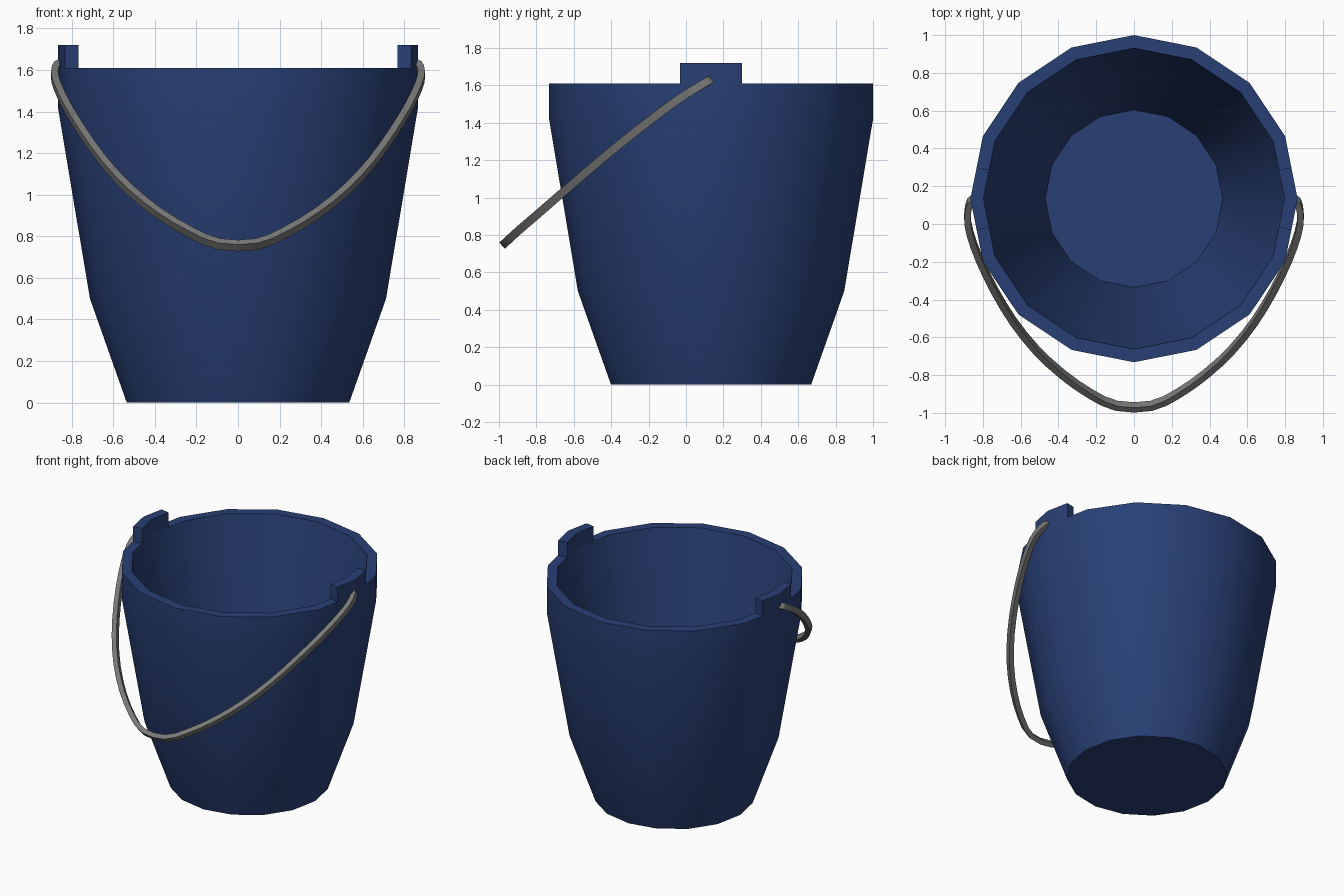
import bpy, bmesh, math
from mathutils import Vector

if "Cube" in bpy.data.objects:
    bpy.data.objects.remove(bpy.data.objects["Cube"])

CY, N = 0.134, 16


def material(name, rgb):
    m = bpy.data.materials.new(name)
    m.diffuse_color = (*rgb, 1)
    m.use_nodes = True
    m.node_tree.nodes["Principled BSDF"].inputs["Base Color"].default_value = m.diffuse_color
    return m


blue = material("bucket blue", (0.022, 0.051, 0.18))
grey = material("handle grey", (0.19, 0.19, 0.185))


def finish(name, bm, mat):
    bmesh.ops.recalc_face_normals(bm, faces=bm.faces)
    me = bpy.data.meshes.new(name)
    bm.to_mesh(me)
    bm.free()
    me.materials.append(mat)
    ob = bpy.data.objects.new(name, me)
    bpy.context.collection.objects.link(ob)
    bpy.ops.object.select_all(action='DESELECT')
    ob.select_set(True)
    bpy.context.view_layer.objects.active = ob
    bpy.ops.object.shade_smooth_by_angle(angle=math.radians(30))
    return ob


def skin(bm, rings):
    # joins closed rings with quads
    for a, b in zip(rings, rings[1:]):
        for i in range(len(a)):
            j = (i + 1) % len(a)
            bm.faces.new((a[i], a[j], b[j], b[i]))


def polar(r, k):
    a = math.tau * k / N
    return Vector((r * math.cos(a), CY + r * math.sin(a), 0))


# bucket: outer wall, rim, straight inner wall, closed at base and floor
profile = [(0.535, 0), (0.712, 0.5), (0.866, 1.42), (0.866, 1.61),
           (0.797, 1.61), (0.47, 0.07)]
bm = bmesh.new()
rings = [[bm.verts.new(polar(r, k) + Vector((0, 0, z))) for k in range(N)]
         for r, z in profile]
skin(bm, rings)
bm.faces.new(rings[0])
bm.faces.new(rings[-1])
finish("bucket", bm, blue)

# raised rim tabs, from mid-edge to mid-edge around the side corners
for side, k0 in (("right", 0), ("left", N // 2)):
    bm = bmesh.new()
    rings = []
    for step in (-1, 0, 1):
        ring = []
        for r, z in ((0.866, 1.61), (0.866, 1.72), (0.797, 1.72), (0.797, 1.61)):
            p = polar(r, k0).lerp(polar(r, k0 + step), 0.5)
            ring.append(bm.verts.new((p.x, p.y, z)))
        rings.append(ring)
    skin(bm, rings)
    bm.faces.new(rings[0])
    bm.faces.new(rings[-1])
    finish(side + "_rim_tab", bm, blue)

# handle: rectangular wire swept along a mirrored, smoothed, tilted path
half = [(0.835, 0.135, 1.63), (0.868, 0.115, 1.62), (0.882, 0.04, 1.578), (0.868, -0.05, 1.52),
        (0.82, -0.185, 1.42), (0.74, -0.35, 1.29), (0.64, -0.515, 1.152),
        (0.52, -0.665, 1.023), (0.38, -0.795, 0.91), (0.23, -0.9, 0.82),
        (0.09, -0.963, 0.762)]
ctrl = [Vector(p) for p in half]
ctrl += [Vector((-x, y, z)) for x, y, z in reversed(half)]
path = []
for i, p in enumerate(ctrl[:-1]):
    path.append(p)
    q = ctrl[i + 1]
    a, d = ctrl[max(i - 1, 0)], ctrl[min(i + 2, len(ctrl) - 1)]
    path.append((9 * (p + q) - a - d) / 16)
path.append(ctrl[-1])
normal = Vector((0, -0.665, 0.747))
bm = bmesh.new()
rings = []
for i, p in enumerate(path):
    t = (path[min(i + 1, len(path) - 1)] - path[max(i - 1, 0)]).normalized()
    b = t.cross(normal).normalized()
    rings.append([bm.verts.new(p + 0.017 * u * b + 0.022 * v * normal)
                  for u, v in ((1, 1), (-1, 1), (-1, -1), (1, -1))])
skin(bm, rings)
bm.faces.new(rings[0])
bm.faces.new(rings[-1])
finish("handle", bm, grey)
